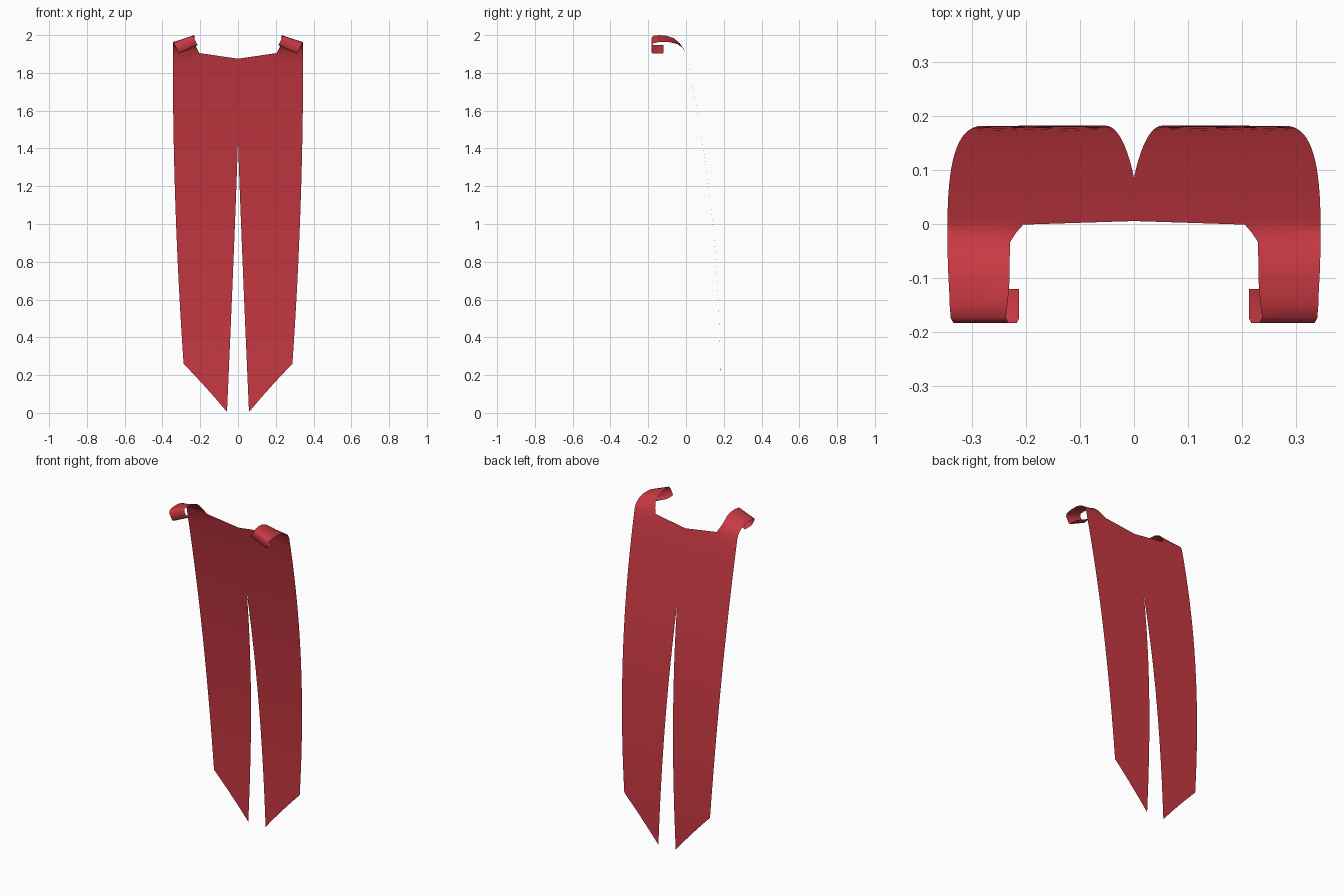
import bpy, bmesh
from mathutils import Vector

if "Cube" in bpy.data.objects:
    bpy.data.objects.remove(bpy.data.objects["Cube"])

COLS = [0, 0.29, 0.594, 0.797, 1]                 # positions across half the cape
ROWS = [0, 0.04, 0.09, 0.16, 0.2279] + [0.2279 + 0.7721 * i / 12 for i in range(1, 13)]


def cape_point(u, s):
    """Point on the right half: u runs centre to side, s runs top to hem."""
    top = 1.875 + 0.03 * min(1, u / 0.594)
    z = top + (0.005 + 0.255 * u - top) * s
    inner_z = 1.875 - 1.87 * s
    slit = 0.058 * (max(0, 1.45 - inner_z) / 1.44) ** 1.1 if s > 0.228 else 0
    side = 0.345 - 0.057 * (max(0, 1.9 - z) / 1.64) ** 2
    y = 0.182 * (1 - (max(0, z - 0.1) / 1.8) ** 2.17)
    return Vector((slit + (side - slit) * u, y, z))


def add_sheet(bm, rows):
    grid = [[bm.verts.new(p) for p in row] for row in rows]
    for a, b in zip(grid, grid[1:]):
        for j in range(len(a) - 1):
            bm.faces.new((a[j], a[j + 1], b[j + 1], b[j]))


bm = bmesh.new()

# Hanging cloth with split tail
add_sheet(bm, [[cape_point(u, s) for u in COLS] for s in ROWS])

# Shoulder strap: inner and outer edge pairs, ending in a folded clasp flap
strap = [
    ((0.218, -0.016, 1.930), (0.345, -0.014, 1.930)),
    ((0.229, -0.033, 1.957), (0.345, -0.045, 1.952)),
    ((0.230, -0.065, 1.984), (0.344, -0.085, 1.962)),
    ((0.230, -0.100, 1.996), (0.342, -0.120, 1.964)),
    ((0.233, -0.140, 2.000), (0.341, -0.150, 1.962)),
    ((0.237, -0.172, 1.997), (0.339, -0.174, 1.956)),
    ((0.233, -0.183, 1.985), (0.334, -0.183, 1.945)),
    ((0.217, -0.183, 1.953), (0.316, -0.183, 1.910)),
    ((0.213, -0.175, 1.947), (0.311, -0.175, 1.902)),
    ((0.213, -0.120, 1.948), (0.311, -0.120, 1.904)),
]
rows = [[cape_point(u, 0) for u in COLS[2:]]]
rows += [[Vector(a).lerp(Vector(b), t) for t in (0, 0.5, 1)] for a, b in strap]
add_sheet(bm, rows[::-1])
bmesh.ops.remove_doubles(bm, verts=bm.verts, dist=0.0003)

mesh = bpy.data.meshes.new("cape")
bm.to_mesh(mesh)
bm.free()
cape = bpy.data.objects.new("cape", mesh)
bpy.context.collection.objects.link(cape)

# Mirror to the left half
mirror = cape.modifiers.new("mirror", "MIRROR")
mirror.merge_threshold = 0.0005

# Red cloth
red = bpy.data.materials.new("red_cloth")
red.diffuse_color = (0.58, 0.04, 0.055, 1)
red.use_nodes = True
red.node_tree.nodes["Principled BSDF"].inputs["Base Color"].default_value = red.diffuse_color
mesh.materials.append(red)
for p in mesh.polygons:
    p.use_smooth = True
